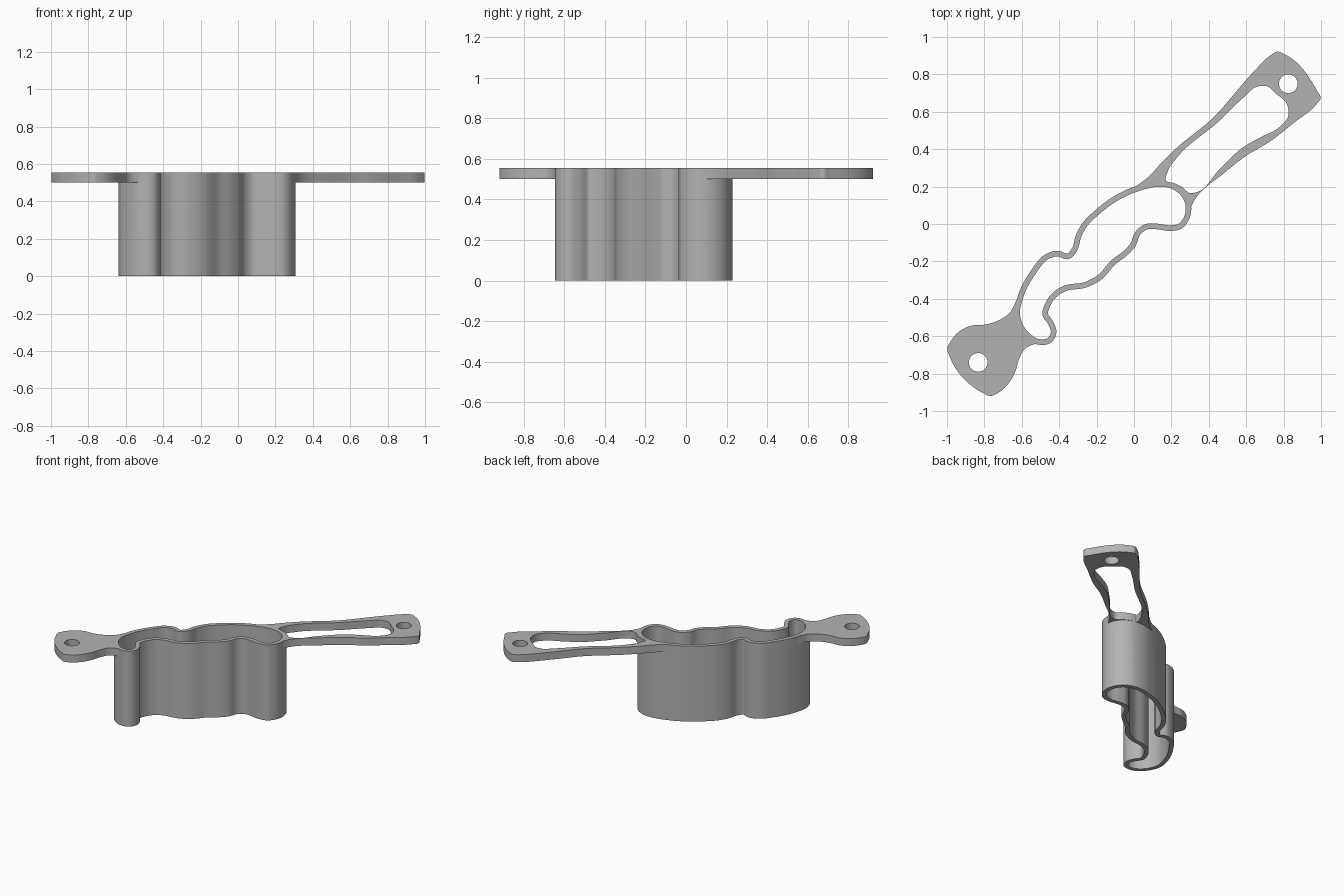
import bpy
import bmesh
from math import cos, sin, tau
from mathutils import Vector
from mathutils.geometry import interpolate_bezier

STEPS = 8
HEIGHT = 0.555
PLATE = 0.055
HALF_WALL = 0.015

if "Cube" in bpy.data.objects:
    bpy.data.objects.remove(bpy.data.objects["Cube"])

grey = bpy.data.materials.new("plain grey")
grey.use_nodes = True
colour = (0.45, 0.45, 0.45, 1)
grey.diffuse_color = colour
grey.node_tree.nodes["Principled BSDF"].inputs["Base Color"].default_value = colour


def smooth(points, closed=True):
    """Sample a smooth path through the points."""
    pts = [Vector(p) for p in points]
    n = len(pts)

    def tangent(i):
        if not closed and i in (0, n - 1):
            a, b = (pts[0], pts[1]) if i == 0 else (pts[-2], pts[-1])
            return (b - a).normalized()
        before = pts[i] - pts[i - 1]
        after = pts[(i + 1) % n] - pts[i]
        # the nearer neighbour steers the direction more
        return (before * after.length / before.length
                + after * before.length / after.length).normalized()

    path = []
    for i in range(n if closed else n - 1):
        a, b = pts[i], pts[(i + 1) % n]
        reach = (b - a).length / 3
        path += interpolate_bezier(a, a + tangent(i) * reach,
                                   b - tangent((i + 1) % n) * reach,
                                   b, STEPS + 1)[:-1]
    if not closed:
        path.append(pts[-1])
    return [Vector(p[:2]) for p in path]


def offset(path, distance):
    n = len(path)
    result = []
    for i, p in enumerate(path):
        d = (path[(i + 1) % n] - path[i - 1]).normalized()
        result.append(p + Vector((-d.y, d.x)) * distance)
    return result


def circle(x, y, radius, sides=32):
    return [Vector((x + radius * cos(tau * i / sides),
                    y + radius * sin(tau * i / sides))) for i in range(sides)]


def prism(name, loops, bottom, top):
    """Extrude an outline with holes into a closed solid."""
    curve = bpy.data.curves.new(name, 'CURVE')
    curve.dimensions = '2D'
    curve.fill_mode = 'BOTH'
    curve.extrude = (top - bottom) / 2
    for loop in loops:
        spline = curve.splines.new('POLY')
        spline.points.add(len(loop) - 1)
        for point, p in zip(spline.points, loop):
            point.co = (p.x, p.y, 0, 1)
        spline.use_cyclic_u = True
    source = bpy.data.objects.new(name + " outline", curve)
    bpy.context.collection.objects.link(source)
    graph = bpy.context.evaluated_depsgraph_get()
    mesh = bpy.data.meshes.new_from_object(source.evaluated_get(graph))
    bpy.data.objects.remove(source)

    bm = bmesh.new()
    bm.from_mesh(mesh)
    bmesh.ops.remove_doubles(bm, verts=bm.verts, dist=0.0001)
    bmesh.ops.translate(bm, verts=bm.verts, vec=(0, 0, (top + bottom) / 2))
    bmesh.ops.recalc_face_normals(bm, faces=bm.faces)
    bm.to_mesh(mesh)
    bm.free()
    mesh.materials.clear()
    mesh.materials.append(grey)
    obj = bpy.data.objects.new(name, mesh)
    bpy.context.collection.objects.link(obj)
    return obj


# Wavy sleeve: a thin wall either side of its centre line
wall_points = [
    (-.61, -.4), (-.54, -.26), (-.46, -.172), (-.41, -.158), (-.35, -.172),
    (-.32, -.14), (-.295, -.06), (-.26, 0), (-.2, .06), (-.1, .135),
    (.02, .19), (.12, .213), (.2, .205), (.26, .165), (.29, .1),
    (.28, .03), (.245, -.012), (.2, -.022), (.12, -.013), (.07, -.014),
    (.02, -.05), (-.005, -.11), (-.04, -.15), (-.11, -.205), (-.19, -.29),
    (-.26, -.325), (-.37, -.345), (-.42, -.375), (-.465, -.44),
    (-.475, -.48), (-.445, -.53), (-.43, -.58), (-.45, -.62), (-.51, -.63),
    (-.57, -.595), (-.61, -.54), (-.625, -.48)]
centre = smooth(wall_points)


def wall_part(first, last):
    """Centre line between two of the wall points."""
    a, b = (wall_points.index(p) * STEPS for p in (first, last))
    return centre[a:b + 1]


sleeve = prism("sleeve", [offset(centre, HALF_WALL), offset(centre, -HALF_WALL)],
               0, HEIGHT)

# Long mounting arm with a slot and a screw hole
arm_edge = smooth([
    (-.01, .19), (.03, .215), (.085, .26), (.14, .32), (.215, .395),
    (.43, .575), (.565, .73), (.645, .82), (.735, .905), (.767, .922),
    (.8, .91), (.98, .71), (.998, .675), (.975, .64), (.86, .545),
    (.725, .44), (.6, .365), (.485, .275), (.325, .13), (.3, .08)], False)
slot = smooth([
    (.175, .225), (.18, .28), (.23, .355), (.455, .55), (.59, .68),
    (.66, .735), (.715, .735), (.755, .7), (.815, .645), (.825, .58),
    (.78, .52), (.68, .465), (.59, .415), (.455, .29), (.335, .17),
    (.3, .165), (.26, .195), (.2, .222)])
arm_back = wall_part((.02, .19), (.29, .1))[::-1]
long_arm = prism("long arm", [arm_edge + arm_back, slot, circle(.825, .75, .05)],
                 HEIGHT - PLATE, HEIGHT)

# Short mounting tab with a screw hole
tab_edge = smooth([
    (-.625, -.4), (-.665, -.475), (-.735, -.52), (-.815, -.54), (-.86, -.542),
    (-.89, -.55), (-.985, -.635), (-.998, -.665), (-.985, -.71),
    (-.805, -.905), (-.77, -.92), (-.74, -.91), (-.655, -.83),
    (-.635, -.79), (-.615, -.725), (-.585, -.67), (-.54, -.645),
    (-.5, -.64)], False)
tab_back = wall_part((-.51, -.63), (-.625, -.48)) + [centre[0]]
short_tab = prism("short tab", [tab_edge + tab_back, circle(-.833, -.74, .05)],
                  HEIGHT - PLATE, HEIGHT)

# Merge the plates into the sleeve as one solid bracket
bpy.context.view_layer.objects.active = sleeve
for plate in (long_arm, short_tab):
    join = sleeve.modifiers.new("join " + plate.name, 'BOOLEAN')
    join.operation = 'UNION'
    join.solver = 'EXACT'
    join.object = plate
    bpy.ops.object.modifier_apply(modifier=join.name)
    bpy.data.objects.remove(plate)
sleeve.name = "bracket"

bpy.ops.object.select_all(action='DESELECT')
sleeve.select_set(True)
bpy.ops.object.shade_smooth_by_angle()
